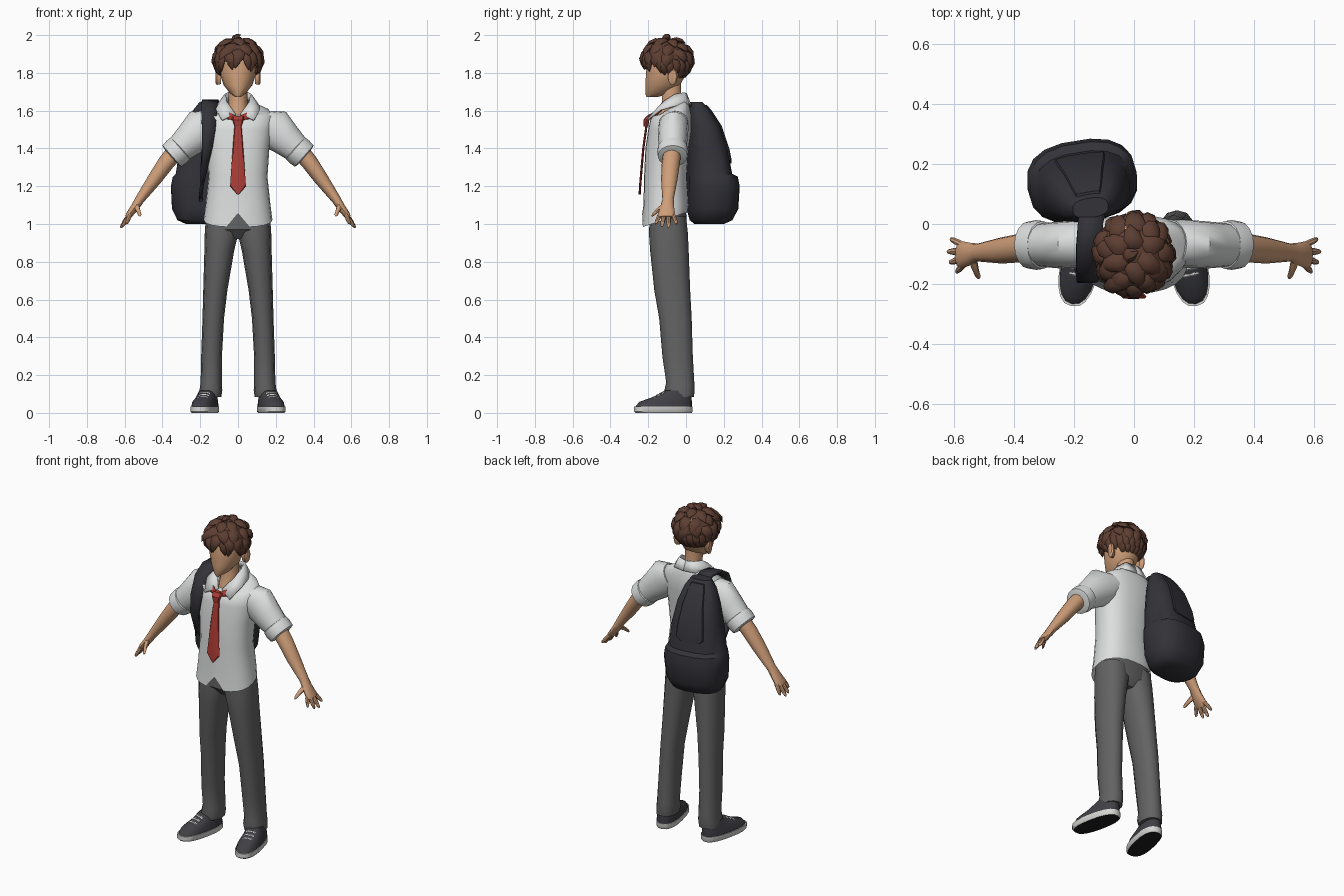
import bpy, bmesh, math
from mathutils import Vector

old = bpy.data.objects.get("Cube")
if old:
    bpy.data.objects.remove(old)

X, Y, Z = Vector((1, 0, 0)), Vector((0, 1, 0)), Vector((0, 0, 1))


def material(name, *rgb):
    m = bpy.data.materials.new(name)
    m.use_nodes = True
    m.diffuse_color = (*rgb, 1)
    m.node_tree.nodes["Principled BSDF"].inputs["Base Color"].default_value = (*rgb, 1)
    return m


SHIRT = material("shirt white", .72, .74, .73)
SKIN = material("warm skin", .62, .34, .19)
HAIR = material("brown hair", .11, .048, .032)
TROUSER = material("trouser grey", .125, .125, .125)
PACK = material("pack charcoal", .032, .032, .04)
SHOE = material("shoe grey", .05, .05, .06)
RED = material("tie red", .42, .045, .035)
SOLE = material("sole white", .68, .68, .66)
TREAD = material("tread black", .012, .012, .014)


def finish(name, bm, mat, mirror=False, angle=40, thick=0):
    bmesh.ops.recalc_face_normals(bm, faces=bm.faces)
    mesh = bpy.data.meshes.new(name)
    bm.to_mesh(mesh)
    bm.free()
    mesh.materials.append(mat)
    ob = bpy.data.objects.new(name, mesh)
    bpy.context.collection.objects.link(ob)
    if thick:
        ob.modifiers.new("thickness", "SOLIDIFY").thickness = thick
        ob.modifiers["thickness"].offset = 0
    if mirror:
        ob.modifiers.new("mirror", "MIRROR")
    bpy.ops.object.select_all(action="DESELECT")
    ob.select_set(True)
    bpy.context.view_layer.objects.active = ob
    bpy.ops.object.shade_smooth_by_angle(angle=math.radians(angle))
    return ob


def add_loft(bm, rings, n=16, power=2, u=X, v=Y, caps=True):
    """Skin rings of (centre, radius along u, radius along v)."""
    def bend(a):
        return math.copysign(abs(a) ** (2 / power), a)
    loops = []
    for c, ru, rv in rings:
        turns = [math.tau * i / n for i in range(n)]
        loops.append([bm.verts.new(Vector(c) + u * ru * bend(math.cos(t)) + v * rv * bend(math.sin(t)))
                      for t in turns])
    for a, b in zip(loops, loops[1:]):
        for i in range(n):
            j = (i + 1) % n
            bm.faces.new((a[i], a[j], b[j], b[i]))
    if caps:
        bm.faces.new(loops[0])
        bm.faces.new(loops[-1])


def loft(name, mat, rings, mirror=False, **kw):
    bm = bmesh.new()
    add_loft(bm, rings, **kw)
    return finish(name, bm, mat, mirror)


def band(z, x0, x1, y0, y1):
    return ((x0 + x1) / 2, (y0 + y1) / 2, z), (x1 - x0) / 2, (y1 - y0) / 2


def ribbon(name, mat, left, right, thick, mirror=False):
    bm = bmesh.new()
    a = [bm.verts.new(p) for p in left]
    b = [bm.verts.new(p) for p in right]
    for i in range(len(a) - 1):
        bm.faces.new((a[i], a[i + 1], b[i + 1], b[i]))
    return finish(name, bm, mat, mirror, thick=thick)


# Shirt body with dipped hem, front notch and sloping neckline
shirt = loft("shirt_body", SHIRT, [band(z, -h, h, f, b) for z, h, f, b in (
    (1, .182, -.232, .008), (1.1, .172, -.225, .015), (1.25, .156, -.222, .005), (1.4, .166, -.215, .015),
    (1.5, .182, -.2, .03), (1.57, .188, -.185, .03), (1.62, .165, -.155, .02), (1.65, .11, -.15, .01),
    (1.66, .075, -.15, 0))], n=24, power=2.4, caps=False)
for i, vert in enumerate(shirt.data.vertices):
    if i < 24:
        vert.co.z = 1.06 + .33 * min(vert.co.y, 0)
    elif vert.co.z > 1.6:
        vert.co.z += 7 * (vert.co.z - 1.58) * min(vert.co.y, 0)
shirt.data.vertices[18].co.z = 1.055

# Collar folded around the neck
ribbon("collar", SHIRT,
       [(0, 0, 1.69), (.05, -.01, 1.695), (.068, -.06, 1.685), (.058, -.12, 1.645), (.012, -.175, 1.58)],
       [(0, .022, 1.635), (.07, .012, 1.635), (.11, -.06, 1.625), (.116, -.135, 1.605), (.085, -.205, 1.55)],
       .01, True)

# Sleeves and rolled cuffs
slant = Vector((.66, 0, .75))
loft("sleeve", SHIRT, [((.12, -.065, 1.535), .08, .085), ((.18, -.066, 1.51), .08, .112),
     ((.25, -.07, 1.45), .078, .09), ((.335, -.07, 1.375), .07, .068)], True, u=Y, v=slant)
loft("cuff", SHIRT, [((.3, -.07, 1.405), .068, .066), ((.305, -.07, 1.4), .08, .077), ((.325, -.07, 1.382), .083, .079),
     ((.35, -.07, 1.36), .079, .075), ((.354, -.07, 1.356), .06, .058)], True, u=Y, v=slant)

# Bare arms, hands, fingers
loft("forearm", SKIN, [((.31, -.07, 1.41), .048, .048), ((.38, -.08, 1.325), .048, .044),
     ((.44, -.088, 1.24), .044, .038), ((.52, -.095, 1.13), .03, .025), ((.545, -.1, 1.09), .037, .022),
     ((.575, -.103, 1.05), .046, .018), ((.585, -.104, 1.035), .04, .014)], True, n=12, u=Y, v=Vector((.8, 0, .6)))
for label, y, tip in (("index", -.138, (.592, -.16, 1.0)), ("middle", -.115, (.615, -.128, .985)),
                      ("ring", -.092, (.622, -.092, .98)), ("little", -.07, (.612, -.05, 1.0))):
    root = Vector((.57, y, 1.052))
    end = Vector(tip)
    loft(label + "_finger", SKIN, [(root.lerp(end, t), r, r) for t, r in ((0, .012), (.6, .0115), (.9, .008), (1, .003))],
         True, n=8, u=Y, v=Vector((.8, 0, .6)))
loft("thumb", SKIN, [((.54, -.11, 1.1), .02, .016), ((.53, -.148, 1.075), .014, .012),
     ((.52, -.175, 1.05), .01, .009), ((.518, -.183, 1.042), .003, .003)], True, n=8, u=Z, v=X)

# Trousers
loft("trouser_hips", TROUSER, [band(.92, -.1, .1, -.15, -.03), band(.97, -.172, .172, -.195, .004),
     band(1.09, -.16, .16, -.19, 0)], n=16, power=2.6)
loft("trouser_leg", TROUSER, [band(*r) for r in (
    (1.04, -.005, .17, -.19, 0), (.95, -.002, .176, -.196, .01), (.86, .02, .178, -.19, .014),
    (.65, .056, .184, -.168, .022), (.5, .074, .188, -.142, .03), (.3, .085, .195, -.125, .036),
    (.16, .086, .198, -.105, .044), (.12, .083, .204, -.114, .046), (.085, .088, .204, -.105, .042))],
     True, n=12, power=2.3)

# Shoes turned outward, with pale soles and laces
toe, across, heel = Vector((.21, -.978, 0)), Vector((.978, .21, 0)), Vector((.143, .033, 0))


def shoe_ring(z, a, b, w):
    return heel + toe * (a + b) / 2 + Z * z, w, (b - a) / 2


sole = loft("shoe_sole", SOLE, [shoe_ring(0, .003, .305, .06), shoe_ring(.008, -.002, .314, .066),
            shoe_ring(.034, -.002, .314, .066)], True, n=20, power=2.5, u=across, v=toe)
sole.data.materials.append(TREAD)
for face in sole.data.polygons:
    face.material_index = int(face.normal.z < -.9)
loft("shoe_upper", SHOE, [shoe_ring(.03, .002, .309, .063), shoe_ring(.058, .002, .288, .06),
     shoe_ring(.085, .004, .21, .051), shoe_ring(.118, .01, .15, .043)], True, n=20, power=2.4, u=across, v=toe)
for i in range(3):
    mid = heel + toe * (.162 + .022 * i) + Z * (.113 - .012 * i)
    loft("shoe_lace", SOLE, [(mid + across * s * .03 - Z * abs(s) * .012, .007, .005) for s in (-1, -.5, .5, 1)],
         True, n=6, u=toe, v=Z)

# Necktie
loft("tie_blade", RED, [((0, y, z), w, .006) for z, w, y in (
    (1.53, .018, -.208), (1.4, .028, -.226), (1.26, .038, -.238), (1.2, .042, -.243), (1.155, .003, -.245))], n=8, power=4)
loft("tie_knot", RED, [((0, -.195, 1.572), .032, .014), ((0, -.21, 1.55), .03, .016),
     ((0, -.212, 1.515), .017, .012)], n=8, power=3)
ribbon("tie_band", RED, [(.015, -.2, 1.575), (.05, -.168, 1.592), (.062, -.12, 1.625)],
       [(.015, -.204, 1.55), (.066, -.184, 1.557), (.085, -.13, 1.6)], .006, True)

# Neck, head, ears
loft("neck", SKIN, [((0, -.09, 1.54), .06, .07), ((0, -.082, 1.6), .056, .066), ((0, -.075, 1.65), .05, .052),
     ((0, -.08, 1.76), .05, .055)], n=14)
loft("head", SKIN, [band(z, -h, h, f, b) for z, h, f, b in (
    (1.672, .014, -.21, -.15), (1.69, .04, -.216, -.09), (1.735, .076, -.216, -.03), (1.79, .094, -.214, 0),
    (1.88, .1, -.206, .01), (1.94, .085, -.18, 0), (1.97, .04, -.13, -.05))], n=18)
loft("ear", SKIN, [((.09, -.075, 1.775), .018, .036), ((.112, -.07, 1.78), .026, .046), ((.12, -.068, 1.782), .018, .036)],
     True, n=10, u=Y, v=Z)

# Hair: a cap under rows of swept tufts
crown = Vector((0, -.1, 1.868))


def hair_point(az, el, k=1):
    a, e = math.radians(az), math.radians(el)
    return crown + k * Vector((.12 * math.cos(e) * math.sin(a), -.126 * math.cos(e) * math.cos(a), .112 * math.sin(e)))


bm = bmesh.new()
bmesh.ops.create_uvsphere(bm, u_segments=24, v_segments=16, radius=1)
for vert in bm.verts:
    vert.co = crown + Vector((vert.co.x * .119, vert.co.y * .125, vert.co.z * .111))
bmesh.ops.delete(bm, geom=[p for p in bm.verts if p.co.z < (1.86 if p.co.y < -.12 else 1.77)], context="VERTS")
finish("hair_cap", bm, HAIR)

bm = bmesh.new()


def tuft(az, el, drop, width, swirl=8, lift=.17):
    mid = hair_point(az, el - drop / 2)
    side = Vector((math.cos(math.radians(az)), math.sin(math.radians(az)), 0))
    rings = [(hair_point(az + swirl * t, el - drop * t, .95 + lift * t), width * s, .02 * s)
             for t, s in ((0, .6), (.3, 1), (.7, .75), (1, .04))]
    add_loft(bm, rings, n=6, u=side, v=(mid - crown).normalized())


for row, (el, count, drop, width) in enumerate(((78, 6, 42, .034), (52, 9, 42, .036), (28, 12, 44, .034))):
    for i in range(count):
        az = 360 * i / count + 17 * row
        tuft(az, el + 5 * math.sin(i * 2.4), drop + 6 * math.sin(i * 1.7), width, 10 * math.cos(i * 1.9))
for i in range(13):
    az = 78 + 17 * i
    tuft(az, 2, 44 + 5 * (i % 2), .028, 5, .12)
    if 2 < i < 10:
        tuft(az + 8, -18, 42, .024, 4, .1)
for i in range(7):
    az = -66 + 22 * i
    tuft(az, 22, 44 + abs(az) * .2, .026, 7 * (-1) ** i, .13)
tuft(-25, 45, 45, .035, -15, .3)
tuft(-80, 72, -25, .025, 20, .25)
finish("hair_tufts", bm, HAIR, angle=50)

# Backpack slung off the right shoulder
turn = math.radians(9)
pu, pv = Vector((math.cos(turn), math.sin(turn), 0)), Vector((-math.sin(turn), math.cos(turn), 0))
pack_base = Vector((-.15, 0, 0))


def pack_ring(z, w, a, b):
    return pack_base + pv * (a + b) / 2 + pu * (z - 1.2) * .03 + Z * z, w, (b - a) / 2


loft("backpack", PACK, [pack_ring(*r) for r in (
    (1, .1, .05, .2), (1.02, .145, .025, .245), (1.08, .175, .01, .275), (1.2, .184, .008, .282),
    (1.25, .176, .008, .272), (1.265, .164, .008, .242), (1.4, .148, .008, .215), (1.52, .122, .008, .176),
    (1.6, .092, .01, .125), (1.645, .06, .02, .085))], n=18, power=2.6, u=pu, v=pv)
loft("pack_panel", PACK, [pack_ring(z, w, b - .012, b + .006) for z, w, b in (
    (1.32, .06, .23), (1.34, .085, .227), (1.4, .082, .215), (1.52, .065, .176), (1.6, .05, .125), (1.63, .04, .1))],
     n=12, power=5, u=pu, v=pv)

# Shoulder strap: over the shoulder, down the chest, under the arm
path = [(Vector(p), Vector((wx, 0, wz))) for p, wx, wz in (
    ((-.135, .05, 1.61), .042, 0), ((-.145, .005, 1.65), .042, 0), ((-.15, -.07, 1.645), .042, -.005),
    ((-.152, -.14, 1.6), .041, -.005), ((-.155, -.185, 1.5), .036, 0), ((-.163, -.188, 1.4), .028, .005),
    ((-.178, -.15, 1.29), .016, .018), ((-.19, -.07, 1.2), .004, .022), ((-.2, .03, 1.12), 0, .022))]
ribbon("shoulder_strap", PACK, [p - w for p, w in path], [p + w for p, w in path], .018)
